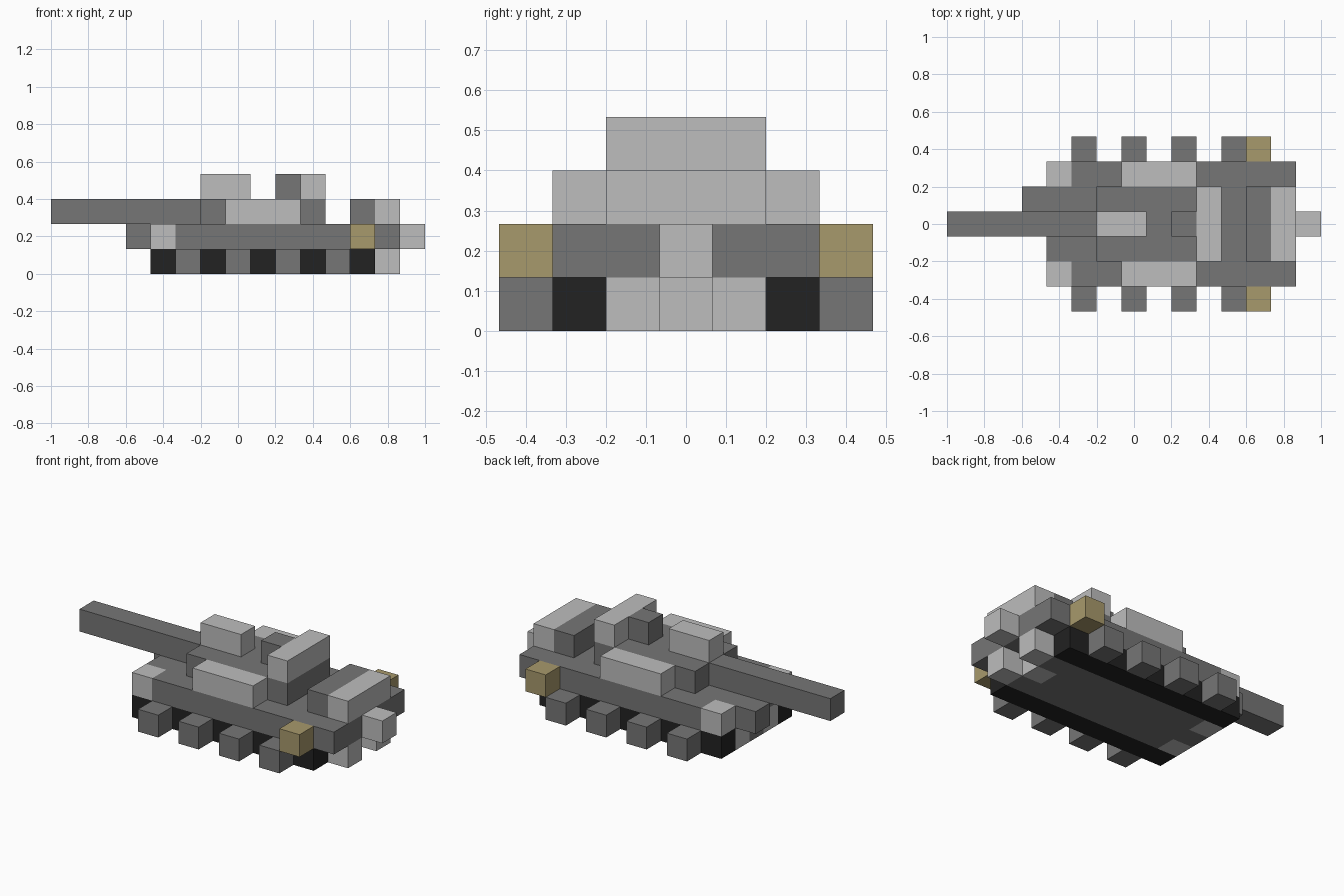
import bpy
import bmesh
from math import radians
from mathutils import Vector
from itertools import product

if "Cube" in bpy.data.objects:
    bpy.data.objects.remove(bpy.data.objects["Cube"], do_unlink=True)

UNIT = 2 / 15                       # edge of one block
ORIGIN = Vector((-1, -3.5 * UNIT, 0))


def material(name, color):
    mat = bpy.data.materials.new(name)
    mat.use_nodes = True
    mat.diffuse_color = (*color, 1)
    mat.node_tree.nodes["Principled BSDF"].inputs["Base Color"].default_value = (*color, 1)
    return mat


grey = material("armour grey", (0.18, 0.18, 0.18))
light = material("light grey", (0.51, 0.51, 0.51))
black = material("track black", (0.016, 0.016, 0.016))
tan = material("tan", (0.39, 0.32, 0.15))

parts = []


def block(name, mat, x, y, z):
    """Block spanning inclusive grid ranges in x and y on layer z."""
    cells = set(product(range(x[0], x[-1] + 1), range(y[0], y[-1] + 1), [z]))
    parts.append((name, mat, cells))


def pair(name, mat, x, y, z):
    """The same block on both sides of the centre line."""
    block("right_" + name, mat, x, [y], z)
    block("left_" + name, mat, x, [6 - y], z)


# Running gear
pair("track", black, [4, 12], 1, 0)
for n, x in enumerate(range(5, 12, 2)):
    pair(f"wheel_{n + 1}", grey, [x], 0, 0)

# Belly between the tracks
block("belly", grey, [5, 11], [2, 4], 0)
block("belly_nose", grey, [4], [3], 0)
pair("nose_plate", light, [4], 2, 0)
pair("belly_tail", grey, [12], 2, 0)
block("tail_plate", light, [12], [3], 0)
pair("exhaust", light, [13], 2, 0)

# Hull
block("hull", grey, [5, 13], [1, 5], 1)
block("hull_front", grey, [4], [2, 4], 1)
pair("front_fender", light, [4], 1, 1)
block("hull_gun", grey, [3], [4], 1)
block("tow_block", light, [14], [3], 1)
pair("side_box", tan, [12], 0, 1)

# Turret and gun
block("turret", grey, [6, 10], [2, 4], 2)
pair("turret_cheek", light, [7, 9], 1, 2)
block("gun_barrel", grey, [0, 5], [3], 2)
block("turret_roof_box", light, [6, 7], [3], 3)
block("hatch", grey, [9], [3], 3)
block("turret_rear_box", light, [10], [2, 4], 3)

# Engine deck
block("engine_cover", grey, [12], [2, 4], 2)
block("engine_rear", light, [13], [2, 4], 2)

# Turn each part into a mesh of its exposed faces
filled = set().union(*(cells for _, _, cells in parts))
for name, mat, cells in parts:
    bm = bmesh.new()
    for cell in cells:
        for axis, side in product(range(3), (0, 1)):
            neighbour = list(cell)
            neighbour[axis] += 2 * side - 1
            if tuple(neighbour) in filled:
                continue
            corners = []
            for a, b in ((0, 0), (1, 0), (1, 1), (0, 1)):
                p = Vector(cell)
                p[axis] += side
                p[(axis + 1) % 3] += a
                p[(axis + 2) % 3] += b
                corners.append(bm.verts.new(ORIGIN + p * UNIT))
            bm.faces.new(corners if side else corners[::-1])
    bmesh.ops.remove_doubles(bm, verts=bm.verts, dist=UNIT / 100)
    bmesh.ops.dissolve_limit(bm, angle_limit=radians(1), verts=bm.verts, edges=bm.edges)
    mesh = bpy.data.meshes.new(name)
    bm.to_mesh(mesh)
    bm.free()
    mesh.materials.append(mat)
    bpy.context.collection.objects.link(bpy.data.objects.new(name, mesh))
